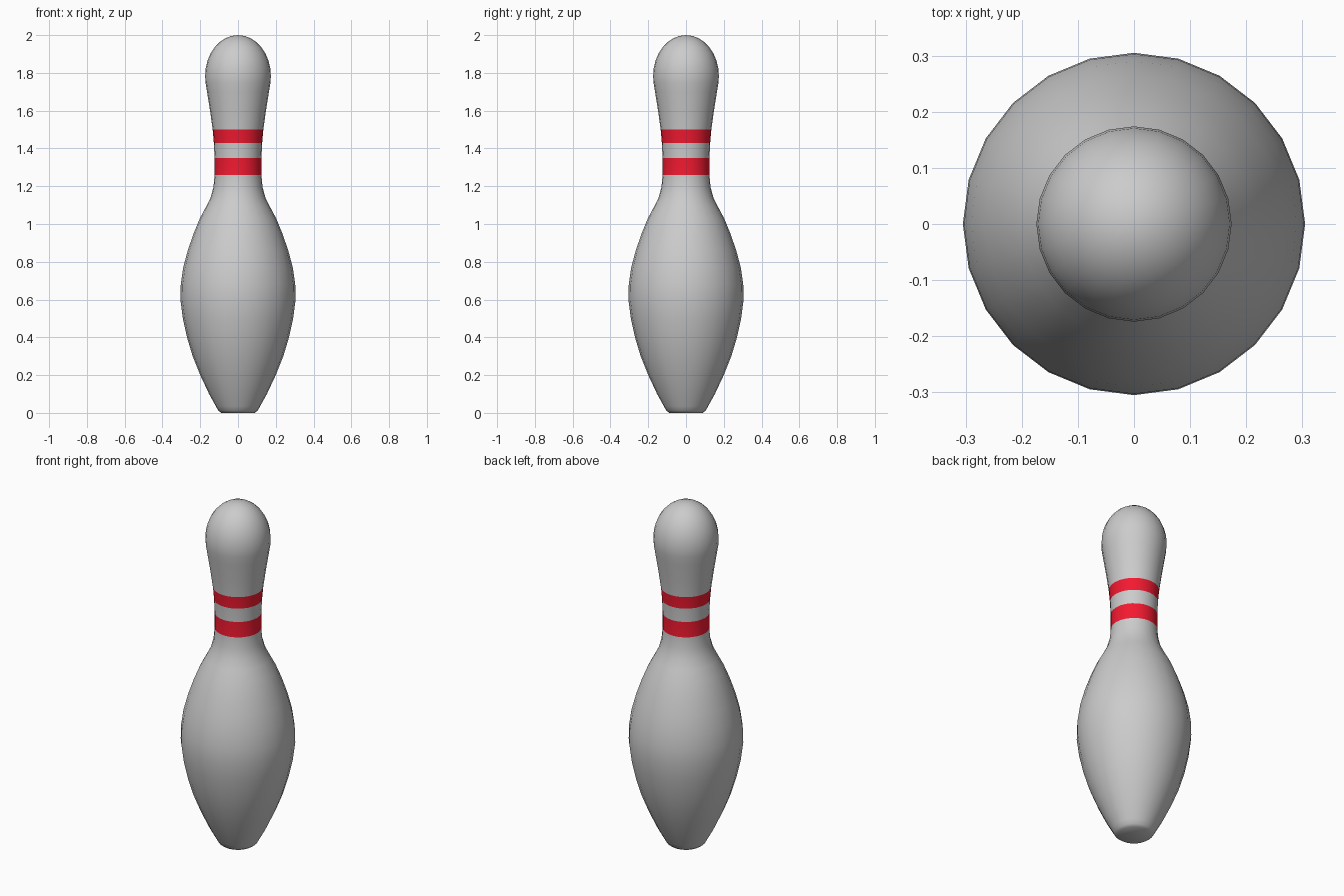
import bpy, bmesh, math

if "Cube" in bpy.data.objects:
    bpy.data.objects.remove(bpy.data.objects["Cube"])

SIDES = 24

# Profile (radius, height) from base to start of the head dome
profile = [(0.088, 0.0), (0.104, 0.012), (0.117, 0.035), (0.153, 0.1), (0.2, 0.2),
           (0.24, 0.3), (0.27, 0.4), (0.292, 0.5), (0.305, 0.6), (0.303, 0.68),
           (0.29, 0.77), (0.266, 0.86), (0.235, 0.95), (0.202, 1.03), (0.17, 1.09),
           (0.145, 1.14), (0.13, 1.195), (0.124, 1.26), (0.124, 1.35), (0.128, 1.43),
           (0.134, 1.5), (0.148, 1.6), (0.164, 1.7), (0.172, 1.75)]
# Rounded head
for i in range(8):
    a = math.radians(90) * i / 8
    profile.append((0.174 * math.cos(a), 1.785 + 0.215 * math.sin(a)))

# Stripe bands around the neck
bands = [(1.26, 1.35), (1.43, 1.5)]

bm = bmesh.new()
rings = [[bm.verts.new((r * math.cos(2 * math.pi * k / SIDES),
                        r * math.sin(2 * math.pi * k / SIDES), z))
          for k in range(SIDES)] for r, z in profile]
for (lo, hi), (_, z0), (_, z1) in zip(zip(rings, rings[1:]), profile, profile[1:]):
    mid = (z0 + z1) / 2
    for k in range(SIDES):
        n = (k + 1) % SIDES
        f = bm.faces.new((lo[k], lo[n], hi[n], hi[k]))
        f.material_index = int(any(a < mid < b for a, b in bands))

# Top and bottom closing fans
top = bm.verts.new((0, 0, 2.0))
bottom = bm.verts.new((0, 0, 0))
for k in range(SIDES):
    n = (k + 1) % SIDES
    bm.faces.new((rings[-1][k], rings[-1][n], top))
    bm.faces.new((rings[0][n], rings[0][k], bottom))
for f in bm.faces:
    f.smooth = True

mesh = bpy.data.meshes.new("bowling_pin")
bm.to_mesh(mesh)
bm.free()

# White-grey body and red stripes
for name, colour in (("body_grey", (0.8, 0.8, 0.8, 1)), ("stripe_red", (0.9, 0.01, 0.03, 1))):
    mat = bpy.data.materials.new(name)
    mat.diffuse_color = colour
    mat.use_nodes = True
    mat.node_tree.nodes["Principled BSDF"].inputs["Base Color"].default_value = mat.diffuse_color
    mesh.materials.append(mat)

pin = bpy.data.objects.new("bowling_pin", mesh)
bpy.context.collection.objects.link(pin)
